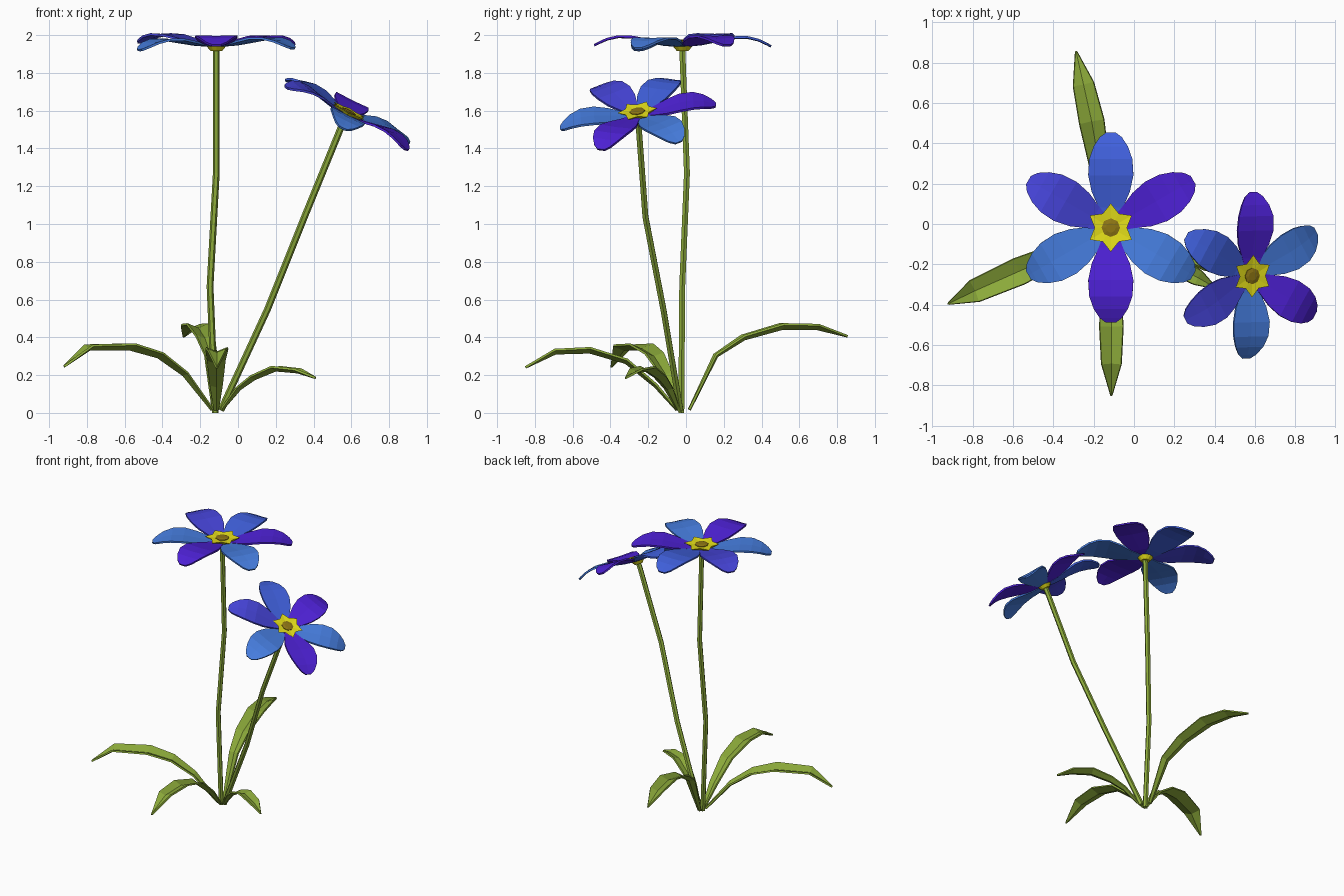
import bpy, bmesh, math
from mathutils import Vector, Matrix

if "Cube" in bpy.data.objects:
    bpy.data.objects.remove(bpy.data.objects["Cube"])


def material(name, rgb):
    m = bpy.data.materials.new(name)
    lin = [((c / 255 + 0.055) / 1.055) ** 2.4 for c in rgb]
    m.diffuse_color = (*lin, 1)
    m.use_nodes = True
    m.node_tree.nodes["Principled BSDF"].inputs["Base Color"].default_value = m.diffuse_color
    return m


GREEN = material("leaf green", (140, 170, 58))
LIGHT = material("light blue", (70, 125, 222))
BLUE = material("mid blue", (64, 96, 220))
INDIGO = material("indigo", (70, 68, 216))
VIOLET = material("violet", (78, 33, 214))
YELLOW = material("yellow", (228, 222, 25))
OCHRE = material("ochre", (142, 118, 20))


def finish(name, bm, mat, thickness=0):
    mesh = bpy.data.meshes.new(name)
    bm.to_mesh(mesh)
    bm.free()
    mesh.materials.append(mat)
    ob = bpy.data.objects.new(name, mesh)
    bpy.context.collection.objects.link(ob)
    if thickness:
        s = ob.modifiers.new("thickness", 'SOLIDIFY')
        s.thickness = thickness
        s.offset = 0
    return ob


def ribbon(name, pts, widths, fold, thickness, mat, matrix=Matrix()):
    """Blade along a path; its edges are raised by fold * half width."""
    bm = bmesh.new()
    pts = [Vector(p) for p in pts]
    rows = []
    for i, (p, w) in enumerate(zip(pts, widths)):
        t = (pts[min(i + 1, len(pts) - 1)] - pts[max(i - 1, 0)]).normalized()
        side = t.cross(Vector((0, 0, 1))).normalized()
        up = side.cross(t)
        rows.append([bm.verts.new(matrix @ (p + side * w * k + up * abs(k) * w * fold))
                     for k in (-1, 0, 1)])
    for a, b in zip(rows, rows[1:]):
        for k in range(2):
            bm.faces.new((a[k], a[k + 1], b[k + 1], b[k]))
    return finish(name, bm, mat, thickness)


def loft(name, rings, mat, matrix=Matrix()):
    """Closed skin through rings of equal point count."""
    bm = bmesh.new()
    rows = [[bm.verts.new(matrix @ Vector(p)) for p in r] for r in rings]
    n = len(rows[0])
    for a, b in zip(rows, rows[1:]):
        for k in range(n):
            bm.faces.new((a[k], a[(k + 1) % n], b[(k + 1) % n], b[k]))
    bm.faces.new(rows[0][::-1])
    bm.faces.new(rows[-1])
    bmesh.ops.recalc_face_normals(bm, faces=bm.faces)
    return finish(name, bm, mat)


def ring(n, z, r_even, r_odd=None, start=0.0):
    r = (r_even, r_even if r_odd is None else r_odd)
    return [(r[i % 2] * math.cos(start + math.tau * i / n),
             r[i % 2] * math.sin(start + math.tau * i / n), z) for i in range(n)]


def stem(name, pts, radius):
    rings = []
    pts = [Vector(p) for p in pts]
    for i, p in enumerate(pts):
        t = pts[min(i + 1, len(pts) - 1)] - pts[max(i - 1, 0)]
        q = Vector((0, 0, 1)).rotation_difference(t)
        rings.append([p + q @ Vector(c) for c in ring(6, 0, radius)])
    return loft(name, rings, GREEN)


# Petal profile: distance from centre, height, half width
PETAL = [(0.03, 0.0, 0.035), (0.10, 0.008, 0.06), (0.18, 0.025, 0.095), (0.26, 0.042, 0.112),
         (0.34, 0.045, 0.107), (0.40, 0.032, 0.085), (0.445, 0.012, 0.055), (0.468, 0.0, 0.024)]
# Colour and tip lift of the six petals
PETALS = [(VIOLET, 0.0), (BLUE, -0.005), (INDIGO, 0.015),
          (LIGHT, -0.025), (VIOLET, 0.0), (LIGHT, -0.015)]


def flower(prefix, centre, normal, scale, turn):
    q = Vector((0, 0, 1)).rotation_difference(Vector(normal))
    m = Matrix.Translation(centre) @ q.to_matrix().to_4x4() @ Matrix.Scale(scale, 4)
    for i, (mat, lift) in enumerate(PETALS):
        a = math.radians(30 + 60 * i + turn)
        pts = [(r * math.cos(a), r * math.sin(a), z + lift * r / 0.46) for r, z, w in PETAL]
        ribbon(f"{prefix}_petal_{i + 1}", pts, [w for r, z, w in PETAL], 0.03, 0.012, mat, m)
    # six-pointed yellow cup passing through the petal bases
    s = math.radians(30)
    loft(prefix + "_star_cup", [ring(12, -0.03, 0.03, start=s), ring(12, 0.0, 0.055, start=s),
                                ring(12, 0.03, 0.12, 0.08, s), ring(12, 0.024, 0.045, start=s)],
         YELLOW, m)
    # ochre heart
    loft(prefix + "_centre", [ring(8, 0.01, 0.046), ring(8, 0.028, 0.046), ring(8, 0.033, 0.025)],
         OCHRE, m)


# Stems
stem("tall_stem", [(-0.12, -0.025, 0), (-0.148, -0.02, 0.67), (-0.115, 0.005, 1.27),
                   (-0.115, -0.02, 1.93)], 0.018)
stem("leaning_stem", [(-0.09, -0.03, 0.015), (0.157, -0.12, 0.55), (0.353, -0.215, 1.04),
                      (0.545, -0.25, 1.51), (0.572, -0.254, 1.57)], 0.018)

# Flowers
flower("tall_flower", (-0.115, -0.018, 1.945), (0, 0, 1), 1.0, 0)
flower("leaning_flower", (0.576, -0.255, 1.577), (0.5, -0.14, 1), 0.885, 60)

# Leaves: midrib paths from base to tip, sharing one width profile
WIDTHS = [0.012, 0.034, 0.05, 0.062, 0.052, 0.004]
LEAVES = {
    "left_leaf": (1.1, [(-0.14, -0.04, 0.015), (-0.29, -0.11, 0.20), (-0.425, -0.17, 0.295),
                        (-0.57, -0.235, 0.335), (-0.785, -0.33, 0.335), (-0.92, -0.395, 0.245)]),
    "back_leaf": (1.0, [(-0.125, 0.02, 0.015), (-0.145, 0.165, 0.30), (-0.175, 0.31, 0.39),
                        (-0.21, 0.51, 0.445), (-0.25, 0.69, 0.445), (-0.287, 0.855, 0.405)]),
    "front_leaf": (0.95, [(-0.115, -0.05, 0.015), (-0.115, -0.165, 0.14), (-0.115, -0.32, 0.265),
                          (-0.112, -0.51, 0.32), (-0.112, -0.69, 0.315), (-0.112, -0.85, 0.24)]),
    "right_leaf": (0.75, [(-0.085, -0.04, 0.015), (0.01, -0.095, 0.125), (0.09, -0.14, 0.18),
                          (0.2, -0.205, 0.225), (0.315, -0.265, 0.215), (0.41, -0.32, 0.185)]),
}
for leaf, (size, path) in LEAVES.items():
    ribbon(leaf, path, [w * size for w in WIDTHS], 0.4, 0.012, GREEN)
